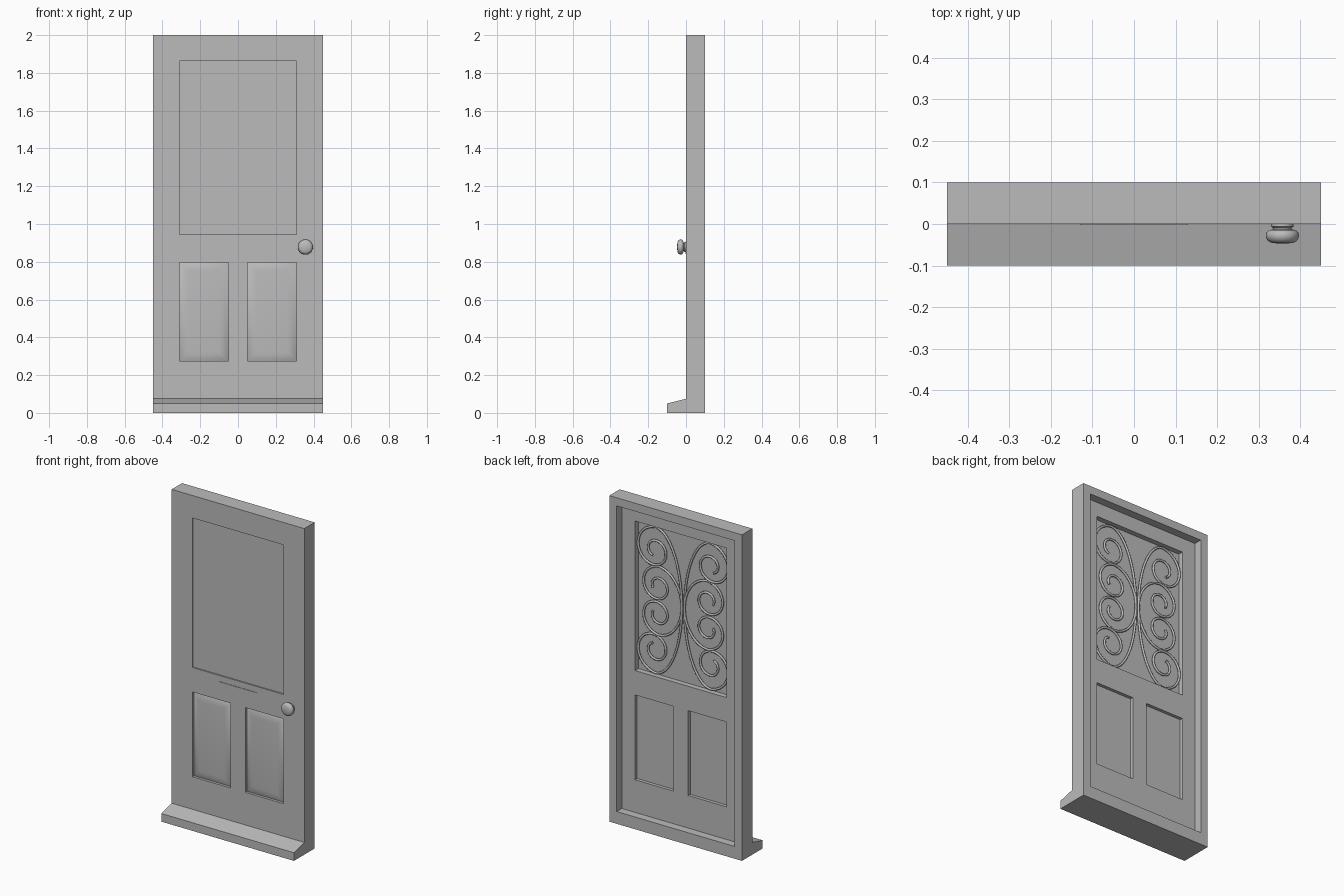
import bpy, bmesh, math

if "Cube" in bpy.data.objects:
    bpy.data.objects.remove(bpy.data.objects["Cube"])

GREY = (0.5, 0.5, 0.5, 1)
mat = bpy.data.materials.new("plain grey")
mat.use_nodes = True
mat.diffuse_color = GREY
mat.node_tree.nodes["Principled BSDF"].inputs["Base Color"].default_value = GREY


def finish(bm, name, smooth=None):
    """Turn a bmesh into a named object, shaded smooth below the given angle."""
    bmesh.ops.recalc_face_normals(bm, faces=bm.faces)
    me = bpy.data.meshes.new(name)
    bm.to_mesh(me)
    bm.free()
    me.materials.append(mat)
    ob = bpy.data.objects.new(name, me)
    bpy.context.collection.objects.link(ob)
    if smooth:
        bpy.ops.object.select_all(action='DESELECT')
        ob.select_set(True)
        bpy.context.view_layer.objects.active = ob
        bpy.ops.object.shade_smooth_by_angle(angle=math.radians(smooth))
    return ob


def box(name, x, y, z):
    bm = bmesh.new()
    bmesh.ops.create_cube(bm, size=1)
    for v in bm.verts:
        v.co = [r[0] if c < 0 else r[1] for c, r in zip(v.co, (x, y, z))]
    return finish(bm, name)


def plate(name, xs, zs, holes, y0, y1):
    """Upright plate cut on a grid of lines, with some grid cells left open."""
    bm = bmesh.new()
    for i in range(len(xs) - 1):
        for k in range(len(zs) - 1):
            if (i, k) not in holes:
                bm.faces.new([bm.verts.new((xs[a], y0, zs[b])) for a, b in
                              ((i, k), (i + 1, k), (i + 1, k + 1), (i, k + 1))])
    bmesh.ops.remove_doubles(bm, verts=bm.verts, dist=1e-5)
    ret = bmesh.ops.extrude_face_region(bm, geom=bm.faces[:], use_keep_orig=True)
    bmesh.ops.translate(bm, vec=(0, y1 - y0, 0),
                        verts=[g for g in ret["geom"] if isinstance(g, bmesh.types.BMVert)])
    return finish(bm, name)


# Frame, weather sill and door leaf
plate("door_frame", (-.45, -.40, .40, .45), (0, .075, 1.95, 2), {(1, 1)}, 0, .1)

bm = bmesh.new()
ends = [[bm.verts.new((x, y, z)) for y, z in ((0, 0), (-.1, 0), (-.1, .05), (0, .075))]
        for x in (-.45, .45)]
bm.faces.new(ends[0])
bm.faces.new(ends[1])
for i in range(4):
    j = (i + 1) % 4
    bm.faces.new((ends[0][i], ends[0][j], ends[1][j], ends[1][i]))
finish(bm, "sill")

WIN_BOT, WIN_TOP = .945, 1.862
PAN_BOT, PAN_TOP = .275, .795
plate("door_leaf", (-.40, -.31, -.05, .05, .31, .40),
      (.075, PAN_BOT, PAN_TOP, WIN_BOT, WIN_TOP, 1.95),
      {(1, 1), (3, 1), (1, 3), (2, 3), (3, 3)}, 0, .05)
box("window_pane", (-.31, .31), (.008, .018), (WIN_BOT, WIN_TOP))


# Raised lower panels: nested rectangles rising to a flat field
def raised_panel(name, x0, x1):
    bm = bmesh.new()
    rings = []
    for inset, y in ((0, .03), (0, .016), (.012, .009), (.028, .004), (.045, .002)):
        rings.append([bm.verts.new((x, y, z)) for x, z in (
            (x0 + inset, PAN_BOT + inset), (x1 - inset, PAN_BOT + inset),
            (x1 - inset, PAN_TOP - inset), (x0 + inset, PAN_TOP - inset))])
    for a, b in zip(rings, rings[1:]):
        for i in range(4):
            j = (i + 1) % 4
            bm.faces.new((a[i], a[j], b[j], b[i]))
    bm.faces.new(rings[0])
    bm.faces.new(rings[-1])
    finish(bm, name, 50)


raised_panel("right_panel", -.31, -.05)
raised_panel("left_panel", .05, .31)

# Letter plate
box("letter_plate", (-.13, .13), (-.003, .001), (.84, .908))

# Door knob: turned profile of (radius, y) on a short collar
PROFILE = ((0, .002), (.027, .002), (.027, -.006), (.022, -.010), (.022, -.013),
           (.032, -.015), (.038, -.020), (.040, -.028), (.038, -.036), (.033, -.042),
           (.025, -.046), (0, -.047))
bm = bmesh.new()
pts = [bm.verts.new((r, y, 0)) for r, y in PROFILE]
edges = [bm.edges.new(e) for e in zip(pts, pts[1:])]
bmesh.ops.spin(bm, geom=pts + edges, cent=(0, 0, 0), axis=(0, 1, 0),
               angle=2 * math.pi, steps=32)
bmesh.ops.remove_doubles(bm, verts=bm.verts, dist=1e-5)
bmesh.ops.translate(bm, verts=bm.verts, vec=(.357, 0, .878))
finish(bm, "door_knob", 40)


# Wrought scrolls behind the pane: a C with a spiral at each end
MID = (WIN_BOT + WIN_TOP) / 2


def scroll(name, side, cx, cz, r0, turns):
    half, back = [], .009
    top = cz + r0
    for i in range(16):                       # stem rising from the centre line
        a = math.pi / 2 * i / 16
        half.append((cx - (cx - back) * math.cos(a), top * math.sin(a)))
    steps = int(turns * 28)
    for i in range(steps + 1):                # spiral curling inwards
        t = i / 28
        r = r0 * .80 ** (4 * t)
        a = math.pi / 2 - 2 * math.pi * t
        half.append((cx + r * math.cos(a), cz + r * math.sin(a)))
    path = [(x, -z) for x, z in reversed(half[1:])] + half
    cu = bpy.data.curves.new(name, 'CURVE')
    cu.dimensions = '3D'
    cu.bevel_depth = .007
    cu.bevel_resolution = 2
    cu.use_fill_caps = True
    sp = cu.splines.new('POLY')
    sp.points.add(len(path) - 1)
    for p, (x, z) in zip(sp.points, path):
        p.co = (side * x, .028, MID + z, 1)
    sp.use_smooth = True
    cu.materials.append(mat)
    bpy.context.collection.objects.link(bpy.data.objects.new(name, cu))


for label, side in (("left", 1), ("right", -1)):
    scroll(label + "_outer_scroll", side, .19, .305, .143, 1.45)
    scroll(label + "_inner_scroll", side, .17, .088, .122, 1.35)
